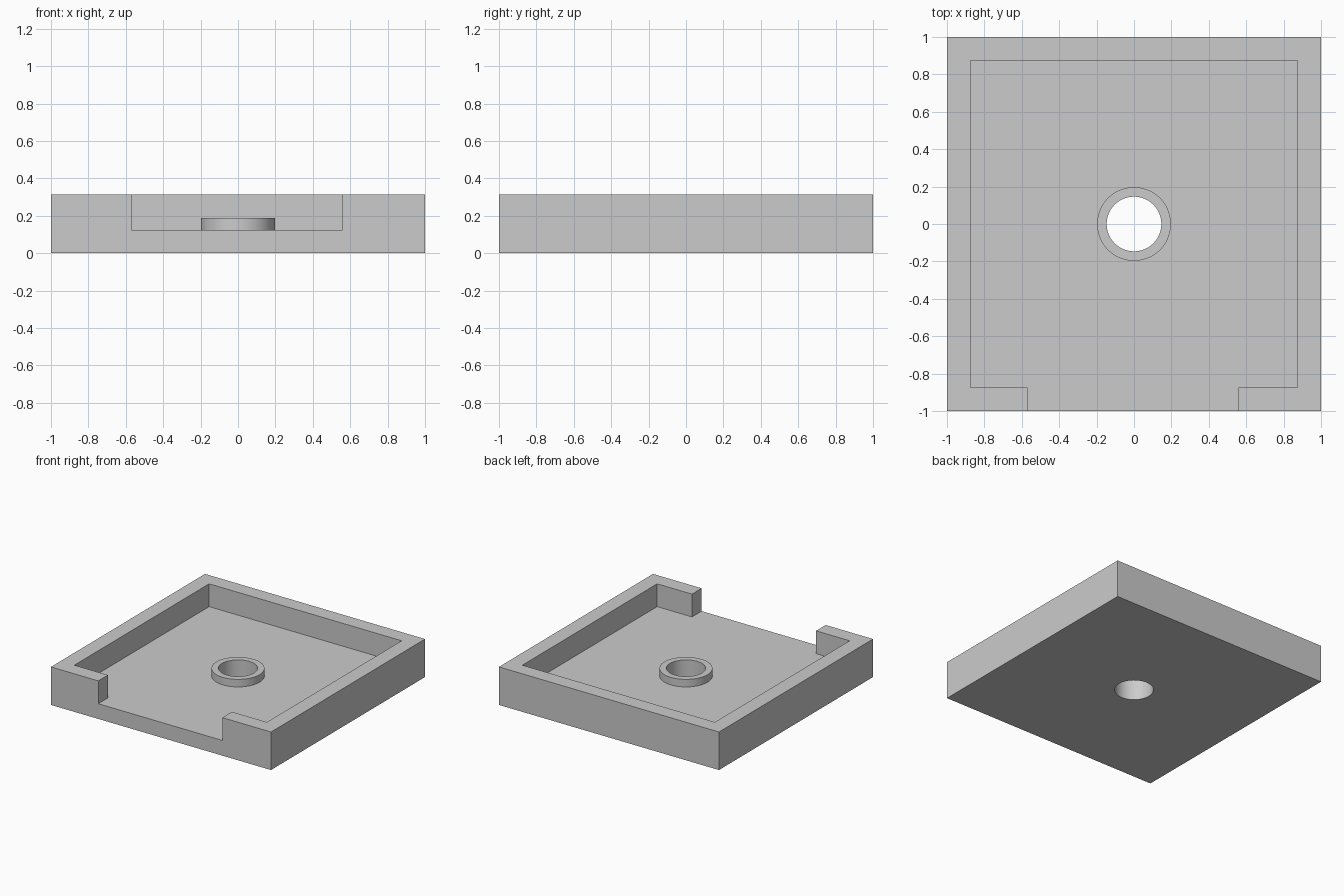
import bpy
import math

if "Cube" in bpy.data.objects:
    bpy.data.objects.remove(bpy.data.objects["Cube"])

grey = bpy.data.materials.new("plain grey")
grey.diffuse_color = (0.6, 0.6, 0.6, 1)
grey.use_nodes = True
grey.node_tree.nodes["Principled BSDF"].inputs["Base Color"].default_value = grey.diffuse_color


def box(name, lo, hi):
    centre = [(a + b) / 2 for a, b in zip(lo, hi)]
    bpy.ops.mesh.primitive_cube_add(size=1, location=centre)
    obj = bpy.context.object
    obj.name = name
    obj.scale = [b - a for a, b in zip(lo, hi)]
    bpy.ops.object.transform_apply(location=True, rotation=True, scale=True)
    obj.data.materials.append(grey)
    return obj


def cylinder(name, radius, z0, z1):
    bpy.ops.mesh.primitive_cylinder_add(
        vertices=96, radius=radius, depth=z1 - z0, location=(0, 0, (z0 + z1) / 2))
    obj = bpy.context.object
    obj.name = name
    bpy.ops.object.transform_apply(location=True, rotation=True, scale=True)
    obj.data.materials.append(grey)
    return obj


def combine(target, tool, operation):
    # apply a boolean, then discard the tool object
    mod = target.modifiers.new(operation, 'BOOLEAN')
    mod.operation = operation
    mod.solver = 'EXACT'
    mod.object = tool
    bpy.context.view_layer.objects.active = target
    bpy.ops.object.modifier_apply(modifier=mod.name)
    bpy.data.objects.remove(tool, do_unlink=True)


FLOOR, TOP, INNER = 0.125, 0.3125, 0.875

# square block hollowed into a tray
tray = box("tray", (-1, -1, 0), (1, 1, TOP))
combine(tray, box("pocket", (-INNER, -INNER, FLOOR), (INNER, INNER, 0.5)), 'DIFFERENCE')

# gap in the front wall
combine(tray, box("front_gap", (-0.57, -1.2, FLOOR), (0.558, -0.8, 0.5)), 'DIFFERENCE')

# raised collar with a hole through the floor
combine(tray, cylinder("collar", 0.197, 0.05, 0.1875), 'UNION')
combine(tray, cylinder("hole", 0.146, -0.2, 0.5), 'DIFFERENCE')

# smooth round walls, crisp edges
bpy.ops.object.select_all(action='DESELECT')
tray.select_set(True)
bpy.context.view_layer.objects.active = tray
bpy.ops.object.shade_smooth_by_angle(angle=math.radians(30))
